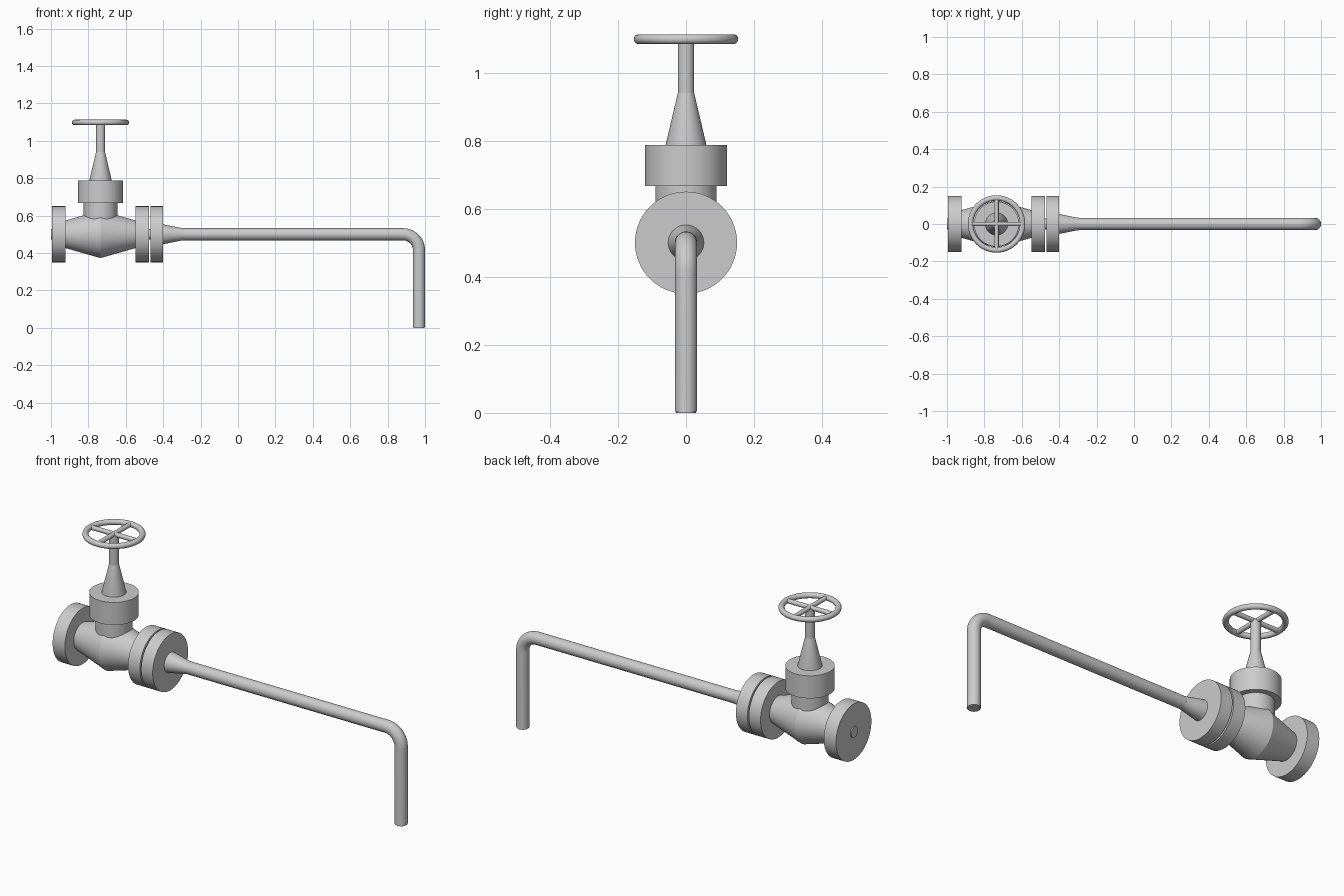
import bpy, bmesh, math
from mathutils import Vector, Matrix

if "Cube" in bpy.data.objects:
    bpy.data.objects.remove(bpy.data.objects["Cube"])

PIPE_Z = 0.5
VALVE_X = -0.735
TO_X = Matrix.Rotation(math.pi / 2, 4, 'Y')


def finish(ob):
    bpy.ops.object.select_all(action='DESELECT')
    ob.select_set(True)
    bpy.context.view_layer.objects.active = ob
    bpy.ops.object.shade_smooth_by_angle(angle=math.radians(20))
    return ob


def lathe(name, profile, matrix, sides=64):
    """Closed solid turned about local z from (radius, height) points."""
    bm = bmesh.new()
    rings = []
    for r, h in profile:
        rings.append([bm.verts.new((r * math.cos(2 * math.pi * i / sides),
                                    r * math.sin(2 * math.pi * i / sides), h))
                      for i in range(sides)])
    for a, b in zip(rings, rings[1:]):
        for i in range(sides):
            j = (i + 1) % sides
            bm.faces.new((a[i], a[j], b[j], b[i]))
    bm.faces.new(rings[0][::-1])
    bm.faces.new(rings[-1])
    bm.transform(matrix)
    me = bpy.data.meshes.new(name)
    bm.to_mesh(me)
    bm.free()
    ob = bpy.data.objects.new(name, me)
    bpy.context.collection.objects.link(ob)
    return finish(ob)


def along_x(name, profile):
    return lathe(name, profile, Matrix.Translation((0, 0, PIPE_Z)) @ TO_X)


def upright(name, profile):
    return lathe(name, profile, Matrix.Translation((VALVE_X, 0, 0)))


def bent_pipe(name, x0, z_end, radius, bend=0.085, x_end=0.9675):
    """Tube running along x, then turning down to z_end."""
    pts = [Vector((x0, 0, PIPE_Z))]
    for i in range(17):
        a = math.pi / 2 * (1 - i / 16)
        pts.append(Vector((x_end - bend + bend * math.cos(a), 0,
                           PIPE_Z - bend + bend * math.sin(a))))
    pts.append(Vector((x_end, 0, z_end)))
    cu = bpy.data.curves.new(name, 'CURVE')
    cu.dimensions = '3D'
    cu.bevel_depth = radius
    cu.bevel_resolution = 10
    cu.use_fill_caps = True
    sp = cu.splines.new('POLY')
    sp.points.add(len(pts) - 1)
    for p, co in zip(sp.points, pts):
        p.co = (*co, 1)
    ob = bpy.data.objects.new(name, cu)
    bpy.context.collection.objects.link(ob)
    bpy.ops.object.select_all(action='DESELECT')
    ob.select_set(True)
    bpy.context.view_layer.objects.active = ob
    bpy.ops.object.convert(target='MESH')
    return finish(bpy.context.view_layer.objects.active)


# Outlet pipe, and the inner core that shows at both open ends
bent_pipe("outlet_pipe", -0.35, 0.004, 0.0325)
bent_pipe("inner_core", -1.0, 0.0, 0.029)

# Flanges
for name, x0, x1 in (("inlet_flange", -0.994, -0.922),
                     ("valve_flange", -0.547, -0.477),
                     ("pipe_flange", -0.469, -0.401)):
    along_x(name, [(0.15, x0), (0.15, x1)])

# Reducer between flange and pipe
along_x("reducer", [(0.053, -0.405), (0.051, -0.39), (0.042, -0.345),
                    (0.035, -0.31), (0.0325, -0.29)])

# Double-cone valve body
along_x("valve_body", [(0.073, -0.925), (0.127, VALVE_X), (0.073, -0.545)])

# Bonnet stack and stem
upright("valve_neck", [(0.09, 0.5), (0.09, 0.67)])
upright("bonnet_collar", [(0.12, 0.666), (0.12, 0.787)])
upright("bonnet_cone", [(0.06, 0.78), (0.06, 0.787), (0.024, 0.94)])
upright("valve_stem", [(0.024, 0.93), (0.024, 1.098)])

# Handwheel rim and crossed spokes
WHEEL = Vector((VALVE_X, 0, 1.098))
bpy.ops.mesh.primitive_torus_add(location=WHEEL, major_radius=0.139,
                                 minor_radius=0.0145, major_segments=64,
                                 minor_segments=20)
rim = bpy.context.object
rim.name = "handwheel_rim"
finish(rim)
for i in range(2):
    m = Matrix.Translation(WHEEL) @ Matrix.Rotation(i * math.pi / 2, 4, 'Z') @ TO_X
    lathe(f"handwheel_spoke_{i + 1}", [(0.012, -0.138), (0.012, 0.138)], m, 24)
